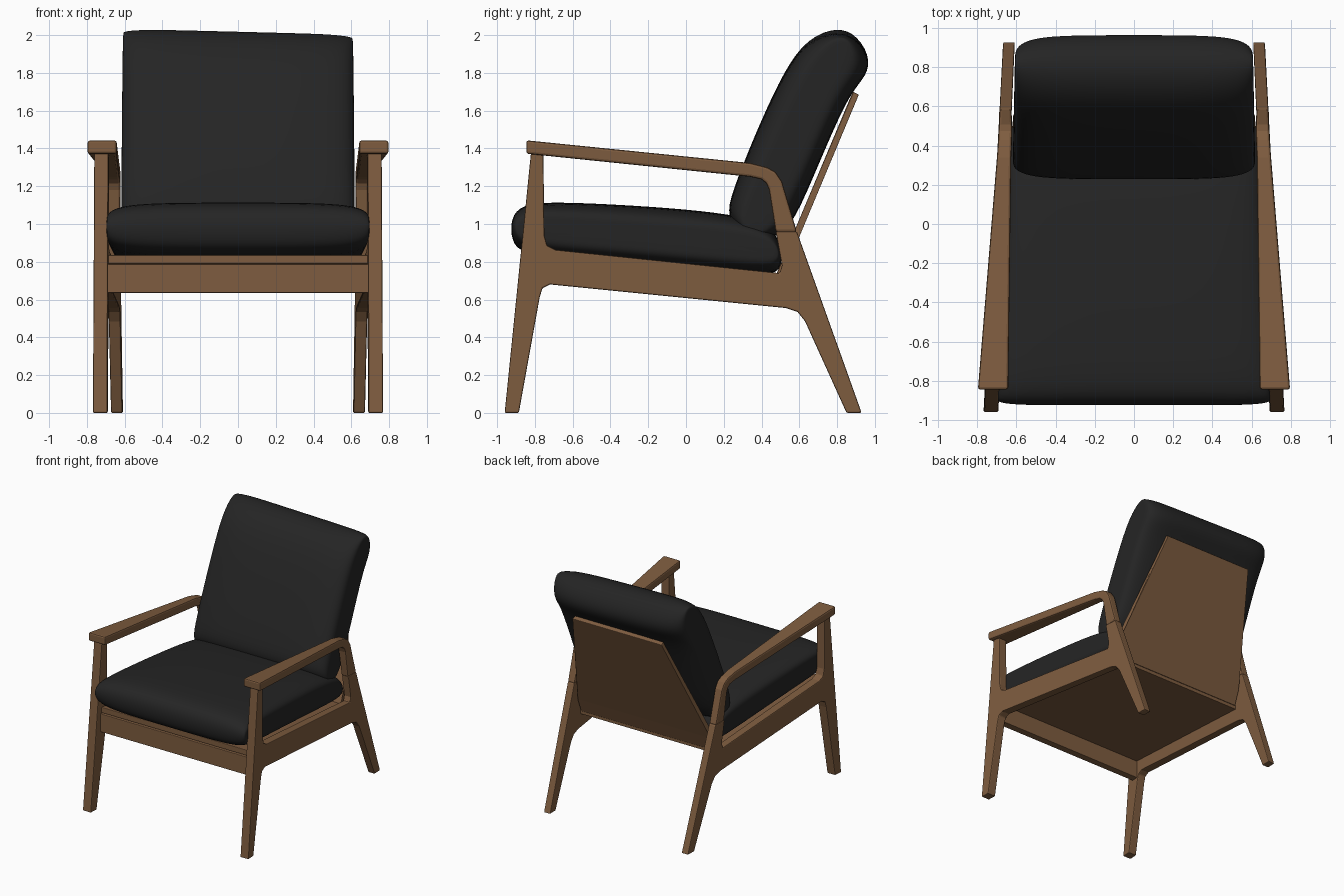
import bpy, bmesh
from mathutils import Vector

if "Cube" in bpy.data.objects:
    bpy.data.objects.remove(bpy.data.objects["Cube"])


def material(name, rgb):
    m = bpy.data.materials.new(name)
    m.diffuse_color = (*rgb, 1)
    m.use_nodes = True
    m.node_tree.nodes["Principled BSDF"].inputs["Base Color"].default_value = m.diffuse_color
    return m


WOOD = material("walnut wood", (0.21, 0.108, 0.05))
BLACK = material("black leather", (0.018, 0.018, 0.018))


def loft(name, sections, mat, bevel=0.0, mirror=False, subsurf=0):
    """Skin a list of equal closed rings and cap both ends."""
    bm = bmesh.new()
    rings = [[bm.verts.new(p) for p in s] for s in sections]
    n = len(rings[0])
    for a, b in zip(rings, rings[1:]):
        for i in range(n):
            j = (i + 1) % n
            bm.faces.new((a[i], a[j], b[j], b[i]))
    bm.faces.new(rings[0])
    bm.faces.new(rings[-1])
    bmesh.ops.recalc_face_normals(bm, faces=bm.faces)
    me = bpy.data.meshes.new(name)
    bm.to_mesh(me)
    bm.free()
    me.materials.append(mat)
    ob = bpy.data.objects.new(name, me)
    bpy.context.collection.objects.link(ob)
    if bevel:
        m = ob.modifiers.new("Bevel", 'BEVEL')
        m.width, m.segments, m.limit_method = bevel, 2, 'ANGLE'
        m.angle_limit = 0.7
    if mirror:
        ob.modifiers.new("Mirror", 'MIRROR').use_mirror_merge = False
    if subsurf:
        m = ob.modifiers.new("Subdivision", 'SUBSURF')
        m.levels = m.render_levels = subsurf
        me.polygons.foreach_set("use_smooth", [True] * len(me.polygons))
    return ob


def prism(name, profile, inner, outer, **kw):
    """Side profile (y, z) extruded between two x functions."""
    return loft(name, [[(f(y, z), y, z) for y, z in profile] for f in (inner, outer)], WOOD, **kw)


def cushion(name, profile, centre, axis, half_width, sag):
    """Side profile lofted across x, thinning toward both sides."""
    c, d = Vector(centre), Vector(axis).normalized()
    n = Vector((-d.y, d.x))
    half = [(0.45, 1, 1), (0.78, 0.95, 1), (0.94, 0.8, 0.99), (1.0, 0.58, 0.975), (1.0, 0.3, 0.96)]
    stations = [(-t, s, l) for t, s, l in reversed(half)] + [(0, 1, 1)] + half
    sections = []
    for t, s, l in stations:
        ring = []
        for p in profile:
            q = Vector(p) - c
            r = c + d * q.dot(d) * l + n * q.dot(n) * s
            x = t * half_width(r.x)
            ring.append((x, r.x, r.y - sag * x * max(0, r.y - 1)))
        sections.append(ring)
    return loft(name, sections, BLACK, subsurf=2)


def x_in(y, z):
    return 0.65 - 0.0444 * y


def x_out(y, z):
    return 0.7175 - 0.053 * y


# Side frames: front leg, side rail and back leg in one piece
frame = [(-0.96, 0), (-0.885, 0), (-0.775, 0.61), (-0.76, 0.66), (-0.72, 0.68),
         (0.53, 0.555), (0.59, 0.535), (0.63, 0.485), (0.85, 0), (0.93, 0),
         (0.587, 0.96), (0.475, 0.96), (0.508, 0.78), (0.495, 0.74),
         (-0.69, 0.863), (-0.735, 0.885), (-0.75, 0.94), (-0.755, 1.38), (-0.82, 1.385)]
prism("side_frame", frame, x_in, x_out, bevel=0.007, mirror=True)

# Armrests: wide at the front, bending down into the back legs
arm = [((-0.845, 1.443), (-0.845, 1.372), 0.642, 0.797),
       ((0.34, 1.323), (0.34, 1.250), 0.627, 0.700),
       ((0.43, 1.300), (0.400, 1.236), 0.624, 0.694),
       ((0.475, 1.275), (0.425, 1.215), 0.622, 0.692),
       ((0.508, 1.225), (0.440, 1.180), 0.622, 0.690),
       ((0.587, 0.958), (0.475, 0.958), 0.625, 0.688)]
loft("armrest", [[(a, *o), (b, *o), (b, *i), (a, *i)] for o, i, a, b in arm],
     WOOD, bevel=0.012, mirror=True)

# Front rail and sloping seat board
prism("front_rail", [(-0.84, 0.635), (-0.78, 0.635), (-0.78, 0.787), (-0.84, 0.787)],
      lambda y, z: -x_in(y, z) - 0.01, lambda y, z: x_in(y, z) + 0.01, bevel=0.005)
prism("seat_board", [(-0.825, 0.790), (0.50, 0.672), (0.50, 0.717), (-0.825, 0.836)],
      lambda y, z: -x_in(y, z) - 0.01, lambda y, z: x_in(y, z) + 0.01, bevel=0.005)


# Tapered back panel
def panel_half(y, z):
    return 0.62 if z < 0.82 else 0.62 - 0.21 * (z - 0.82) / 0.88


prism("back_panel", [(0.505, 0.70), (0.553, 0.82), (0.915, 1.685), (0.883, 1.70),
                     (0.520, 0.835), (0.468, 0.71)],
      lambda y, z: -panel_half(y, z), panel_half, bevel=0.005)

# Cushions
cushion("seat_cushion",
        [(-0.87, 0.835), (-0.925, 0.91), (-0.93, 1.03), (-0.87, 1.105), (-0.7, 1.118),
         (-0.3, 1.10), (0.1, 1.07), (0.35, 1.03), (0.47, 0.97), (0.51, 0.86),
         (0.505, 0.75), (0.42, 0.725), (0.0, 0.765), (-0.5, 0.81)],
        (-0.2, 0.932), (1, -0.088), lambda y: 0.657 - 0.045 * y, 0)
cushion("back_cushion",
        [(0.24, 1.16), (0.215, 1.04), (0.29, 0.95), (0.42, 0.915), (0.52, 0.95),
         (0.60, 1.07), (0.745, 1.42), (0.87, 1.70), (0.96, 1.79), (0.975, 1.89),
         (0.89, 2.01), (0.76, 2.03), (0.61, 1.95), (0.49, 1.75), (0.36, 1.46)],
        (0.57, 1.44), (0.45, 1), lambda y: 0.625 - 0.02 * y, 0.025)
